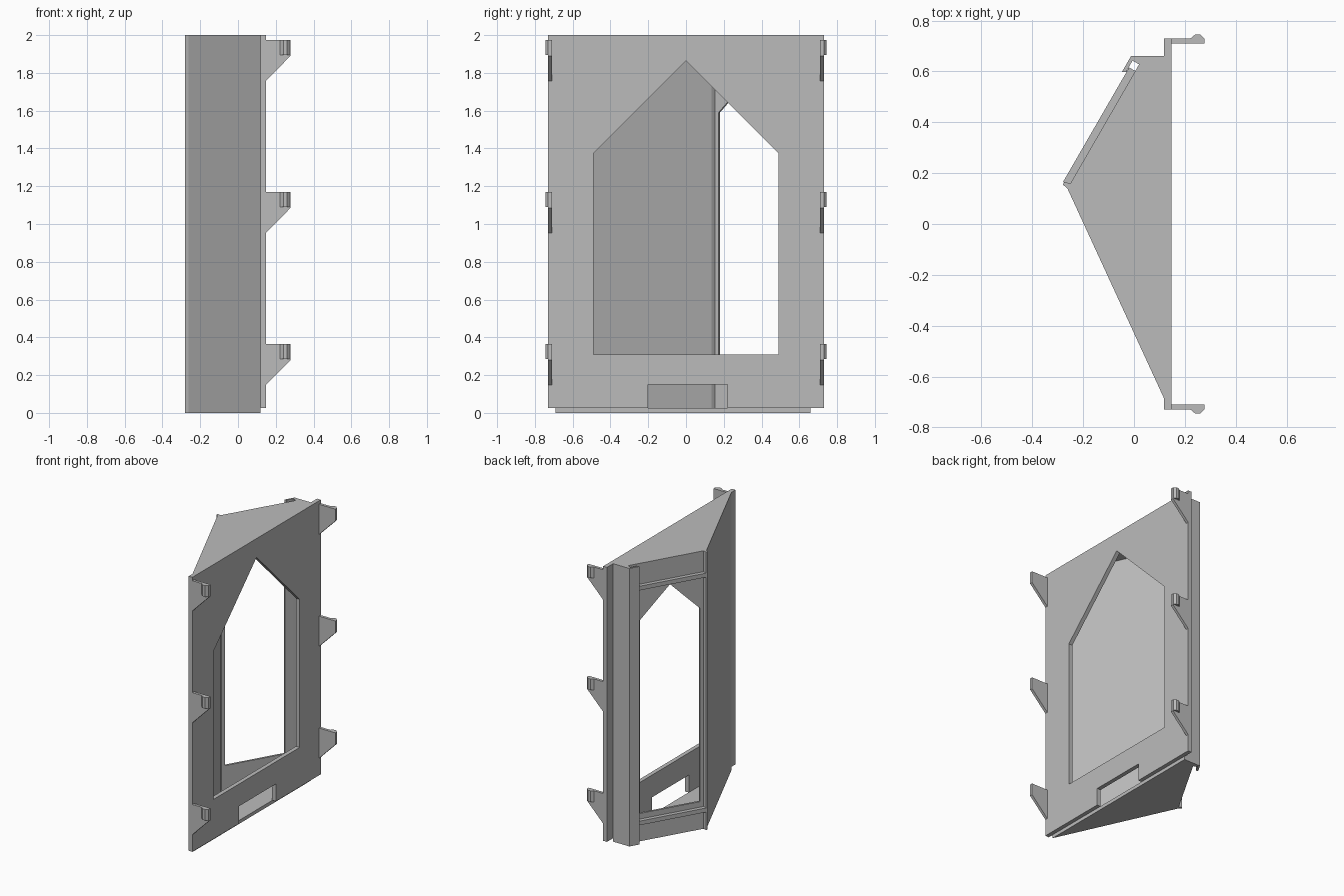
import bpy, bmesh, math
from mathutils import Vector, Matrix

if "Cube" in bpy.data.objects:
    bpy.data.objects.remove(bpy.data.objects["Cube"])

grey = bpy.data.materials.new("grey plastic")
grey.diffuse_color = (0.5, 0.5, 0.5, 1)
grey.use_nodes = True
grey.node_tree.nodes["Principled BSDF"].inputs["Base Color"].default_value = grey.diffuse_color


def sheet(name, loops, depth, frame=Matrix.Identity(4)):
    """Fill outline loops (first outer, rest holes) and extrude along the frame's local z."""
    bm = bmesh.new()
    edges = []
    for loop in loops:
        vs = [bm.verts.new((p[0], p[1], 0)) for p in loop]
        edges += [bm.edges.new((vs[i - 1], vs[i])) for i in range(len(vs))]
    bmesh.ops.triangle_fill(bm, edges=edges, use_beauty=True, use_dissolve=False)
    res = bmesh.ops.extrude_face_region(bm, geom=bm.faces[:], use_keep_orig=True)
    moved = [g for g in res["geom"] if isinstance(g, bmesh.types.BMVert)]
    bmesh.ops.translate(bm, verts=moved, vec=(0, 0, depth))
    bm.transform(frame)
    bmesh.ops.recalc_face_normals(bm, faces=bm.faces[:])
    me = bpy.data.meshes.new(name)
    bm.to_mesh(me)
    bm.free()
    me.materials.append(grey)
    ob = bpy.data.objects.new(name, me)
    bpy.context.collection.objects.link(ob)
    return ob


def prism(name, pts, z0, z1):
    return sheet(name, [pts], z1 - z0, Matrix.Translation((0, 0, z0)))


def frame(origin, u, v, w):
    m = Matrix((u, v, w)).transposed().to_4x4()
    m.translation = Vector(origin)
    return m


# Mounting plate with pointed opening and a notch at the bottom
plate = [(-.73, .025), (-.2, .025), (-.2, .15), (.22, .15), (.22, .025),
         (.73, .025), (.73, 2), (-.73, 2)]
opening = [(-.49, .31), (.49, .31), (.49, 1.375), (0, 1.865), (-.49, 1.375)]
sheet("mounting_plate", [plate, opening], .03,
      frame((.118, 0, 0), (0, 1, 0), (0, 0, 1), (1, 0, 0)))

# Roof and floor of the wedge-shaped housing
foot = [(.12, -.69), (-.262, .14), (-.25, .16), (.003, .598),
        (.02, .628), (-.006, .643), (-.012, .66), (.12, .66)]
prism("roof", foot, 1.97, 2)
prism("floor", foot, 0, .025)

# Long slanted wall ending in a small lip
prism("slanted_wall", [(.12, -.69), (-.262, .14), (-.28, .155), (-.274, .165),
                       (-.25, .16), (-.228, .135), (.12, -.62)], 0, 2)

# Grooved corner post and short return wall
prism("corner_post", [(-.048, .597), (-.012, .66), (.12, .66), (.12, .635),
                      (.04, .635), (.016, .591), (.003, .598), (.02, .628),
                      (-.006, .643), (-.031, .597)], 0, 2)

# Window panel with pointed opening, facing back left
c, s = .5, math.sqrt(3) / 2
wall = frame((-.25, .16, 0), (c, s, 0), (0, 0, 1), (s, -c, 0))
sheet("window_panel",
      [[(0, 0), (.515, 0), (.515, 2), (0, 2)],
       [(.023, .2), (.457, .2), (.457, 1.59), (.24, 1.807), (.023, 1.59)]],
      .015, wall)

# Rails across the panel
for label, z in (("lower", .13), ("upper", 1.82)):
    sheet(label + "_rail", [[(-.01, z), (.51, z), (.51, z + .03), (-.01, z + .03)]],
          -.028, wall)

# Snap clips along both long edges
for side, sy in (("left", -1), ("right", 1)):
    for i, top in enumerate((.365, 1.17, 1.975)):
        sheet(f"{side}_clip_arm_{i}",
              [[(.12, top), (.278, top), (.278, top - .085), (.145, top - .22), (.12, top - .22)]],
              .02 * sy, frame((0, .71 * sy, 0), (1, 0, 0), (0, 0, 1), (0, 1, 0)))
        prism(f"{side}_clip_bump_{i}",
              [(.22, .728 * sy), (.24, .745 * sy), (.26, .745 * sy), (.278, .728 * sy)],
              top - .08, top)
